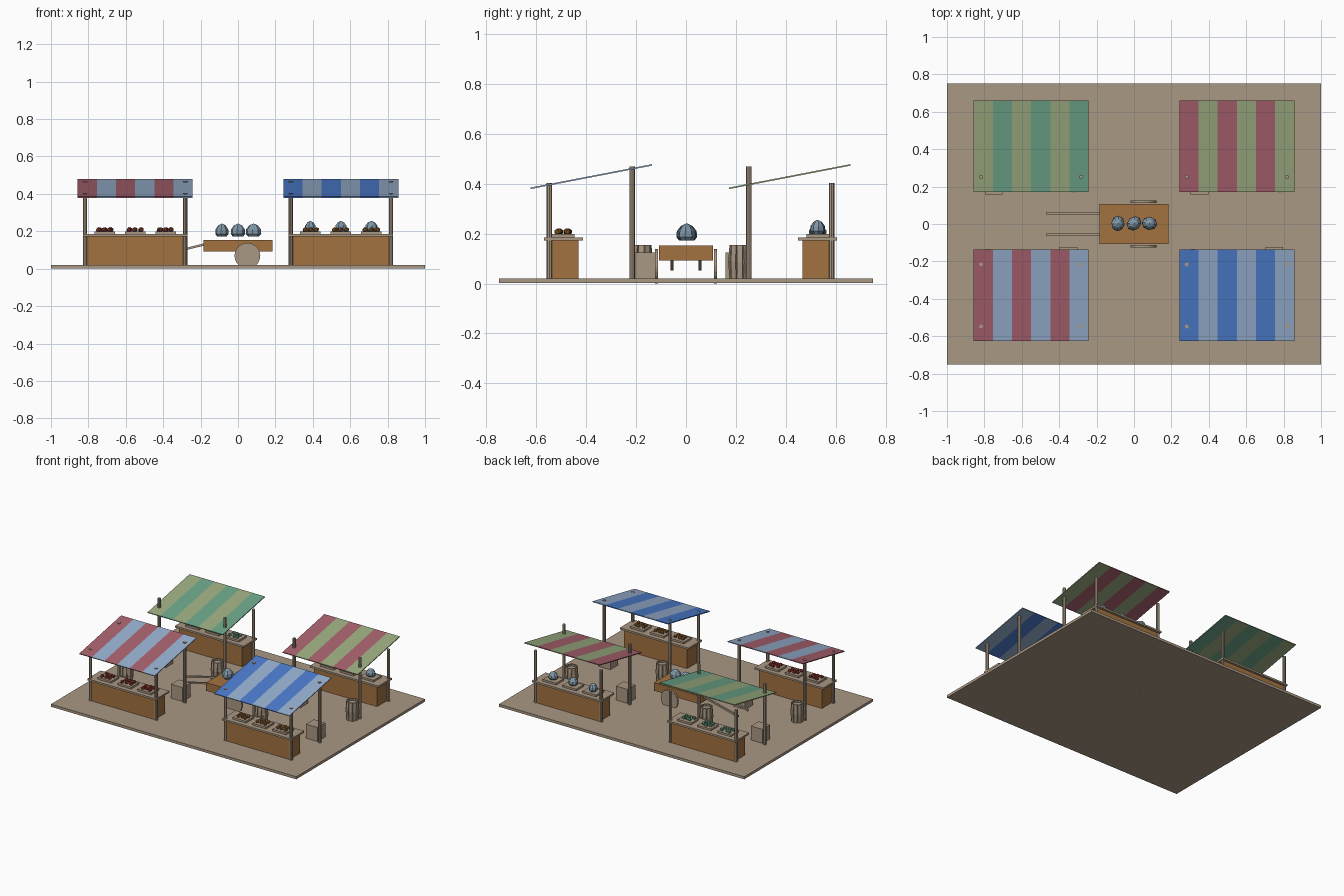
import bpy, bmesh, math, random
from mathutils import Matrix, Vector

random.seed(4)
if "Cube" in bpy.data.objects:
    bpy.data.objects.remove(bpy.data.objects["Cube"])


def material(name, r, g, b):
    lin = [(c / 255 / 12.92) if c < 11 else ((c / 255 + 0.055) / 1.055) ** 2.4 for c in (r, g, b)]
    m = bpy.data.materials.new(name)
    m.use_nodes = True
    m.diffuse_color = (*lin, 1)
    m.node_tree.nodes["Principled BSDF"].inputs["Base Color"].default_value = (*lin, 1)
    return m


TAN = material("weathered_wood", 170, 152, 131)
BROWN = material("brown_wood", 163, 114, 64)
RED = material("red_cloth", 168, 98, 110)
SKY = material("pale_blue_cloth", 150, 175, 206)
BLUE = material("blue_cloth", 76, 124, 205)
LIME = material("pale_green_cloth", 155, 171, 128)
TEAL = material("teal_cloth", 108, 164, 136)
STEEL = material("grey_blue_produce", 128, 152, 168)
APPLE = material("red_produce", 160, 58, 50)
BREAD = material("golden_produce", 150, 102, 48)


def finish(name, bm, *mats):
    bmesh.ops.recalc_face_normals(bm, faces=bm.faces)
    me = bpy.data.meshes.new(name)
    bm.to_mesh(me)
    bm.free()
    for m in mats:
        me.materials.append(m)
    ob = bpy.data.objects.new(name, me)
    bpy.context.collection.objects.link(ob)
    return ob


def add_box(bm, centre, size, rot=Matrix()):
    mat = Matrix.Translation(centre) @ rot @ Matrix.Diagonal((*size, 1))
    bmesh.ops.create_cube(bm, size=1, matrix=mat)


def box(name, centre, size, mat, rot=Matrix()):
    bm = bmesh.new()
    add_box(bm, centre, size, rot)
    return finish(name, bm, mat)


def cylinder(name, centre, radius, depth, mat, sides=8, rot=Matrix()):
    bm = bmesh.new()
    bmesh.ops.create_cone(bm, cap_ends=True, segments=sides, radius1=radius, radius2=radius,
                          depth=depth, matrix=Matrix.Translation(centre) @ rot)
    return finish(name, bm, mat)


def gourd(name, x, y, z, radius, height):
    # flat-bottomed produce with a pointed top
    bm = bmesh.new()
    spin = Matrix.Rotation(random.random() * 3, 4, 'Z')
    rings = []
    for r, h in ((0.7, 0), (1, 0.2), (0.95, 0.55), (0.55, 0.85)):
        ring = []
        for i in range(8):
            a = math.tau * i / 8
            p = spin @ Vector((radius * r * math.cos(a), radius * 0.85 * r * math.sin(a), height * h))
            ring.append(bm.verts.new(p + Vector((x, y, z))))
        rings.append(ring)
    tip = bm.verts.new((x, y, z + height))
    bm.faces.new(rings[0])
    for i in range(8):
        j = (i + 1) % 8
        for low, high in zip(rings, rings[1:]):
            bm.faces.new((low[i], low[j], high[j], high[i]))
        bm.faces.new((rings[-1][i], rings[-1][j], tip))
    return finish(name, bm, STEEL)


def lumps(name, x, y, z, mat):
    # small heap of produce in one tray
    bm = bmesh.new()
    for i in range(6):
        px = x + (i % 3 - 1) * 0.03 + random.uniform(-0.006, 0.006)
        py = y + (i // 3 - 0.5) * 0.036 + random.uniform(-0.006, 0.006)
        bmesh.ops.create_icosphere(bm, subdivisions=1, radius=0.014,
                                   matrix=Matrix.Translation((px, py, z + 0.008)))
    return finish(name, bm, mat)


def canopy(name, x, y, first, second):
    # striped sloping cloth, always rising toward +y
    bm = bmesh.new()
    bmesh.ops.create_grid(bm, x_segments=6, y_segments=1, size=1)
    for f in bm.faces:
        f.material_index = int((f.calc_center_median().x + 1) * 3) % 2
    for v in bm.verts:
        v.co = (x + v.co.x * 0.307, y + v.co.y * 0.244, 0.429 + v.co.y * 0.047)
    ob = finish(name, bm, first, second)
    mod = ob.modifiers.new("thickness", 'SOLIDIFY')
    mod.thickness = 0.006
    mod.offset = 0


def barrel(name, x, y):
    # round core with separate bulging staves
    bm = bmesh.new()
    bmesh.ops.create_cone(bm, cap_ends=True, segments=10, radius1=0.037, radius2=0.037,
                          depth=0.118, matrix=Matrix.Translation((x, y, 0.081)))
    for i in range(10):
        a = math.tau * i / 10
        turn = Matrix.Rotation(a, 4, 'Z')
        for side in (-1, 1):
            lean = turn @ Matrix.Rotation(-side * 0.08, 4, 'Y')
            add_box(bm, (x + 0.039 * math.cos(a), y + 0.039 * math.sin(a), 0.087 + side * 0.034),
                    (0.008, 0.022, 0.068), lean)
    return finish(name, bm, TAN)


def stall(name, x, y, face, first, second, goods):
    # face is 1 when the counter is toward -y, -1 when turned around
    cy = y - 0.11 * face
    for s in (-1, 1):
        for part, dy, top in (("short", -0.166, 0.403), ("tall", 0.166, 0.469)):
            cylinder(f"{name}_{part}_post", (x + s * 0.268, y + dy * face, (top + 0.02) / 2),
                     0.011, top - 0.02, TAN)
    box(name + "_counter", (x, cy, 0.097), (0.514, 0.122, 0.154), BROWN)
    box(name + "_counter_top", (x, cy, 0.179), (0.56, 0.156, 0.013), TAN)
    for i in (-1, 0, 1):
        tx = x + i * 0.163
        box(name + "_tray", (tx, cy, 0.192), (0.11, 0.09, 0.014), TAN)
        if goods is STEEL:
            gourd(name + "_gourd", tx, cy, 0.199, 0.034, 0.057)
        else:
            lumps(name + "_produce", tx, cy, 0.2, goods)
    canopy(name + "_canopy", x, y + 0.002 * face, first, second)
    box(name + "_crate", (x + 0.2 * face, y + 0.215 * face, 0.072), (0.095, 0.09, 0.104), TAN)
    barrel(name + "_barrel", x - 0.232 * face, y + 0.202 * face)


# ground slab
box("ground", (0, 0, 0.0115), (2, 1.5, 0.019), TAN)

# four market stalls
stall("front_right_stall", -0.55, -0.382, 1, RED, SKY, APPLE)
stall("front_left_stall", 0.55, -0.382, 1, BLUE, SKY, BREAD)
stall("back_right_stall", -0.55, 0.418, -1, LIME, TEAL, TEAL)
stall("back_left_stall", 0.55, 0.418, -1, RED, LIME, STEEL)

# hand cart
box("cart_bed", (0, 0, 0.123), (0.37, 0.216, 0.06), BROWN)
for s in (-1, 1):
    cylinder("cart_wheel", (0.05, s * 0.118, 0.069), 0.069, 0.013, TAN, 20,
             Matrix.Rotation(math.pi / 2, 4, 'X'))
    box("cart_handle", (-0.325, s * 0.057, 0.094), (0.295, 0.012, 0.012), TAN,
        Matrix.Rotation(-math.atan(0.245), 4, 'Y'))
for x in (-0.086, 0, 0.083):
    gourd("cart_gourd", x, 0.003, 0.172, 0.042, 0.07)
